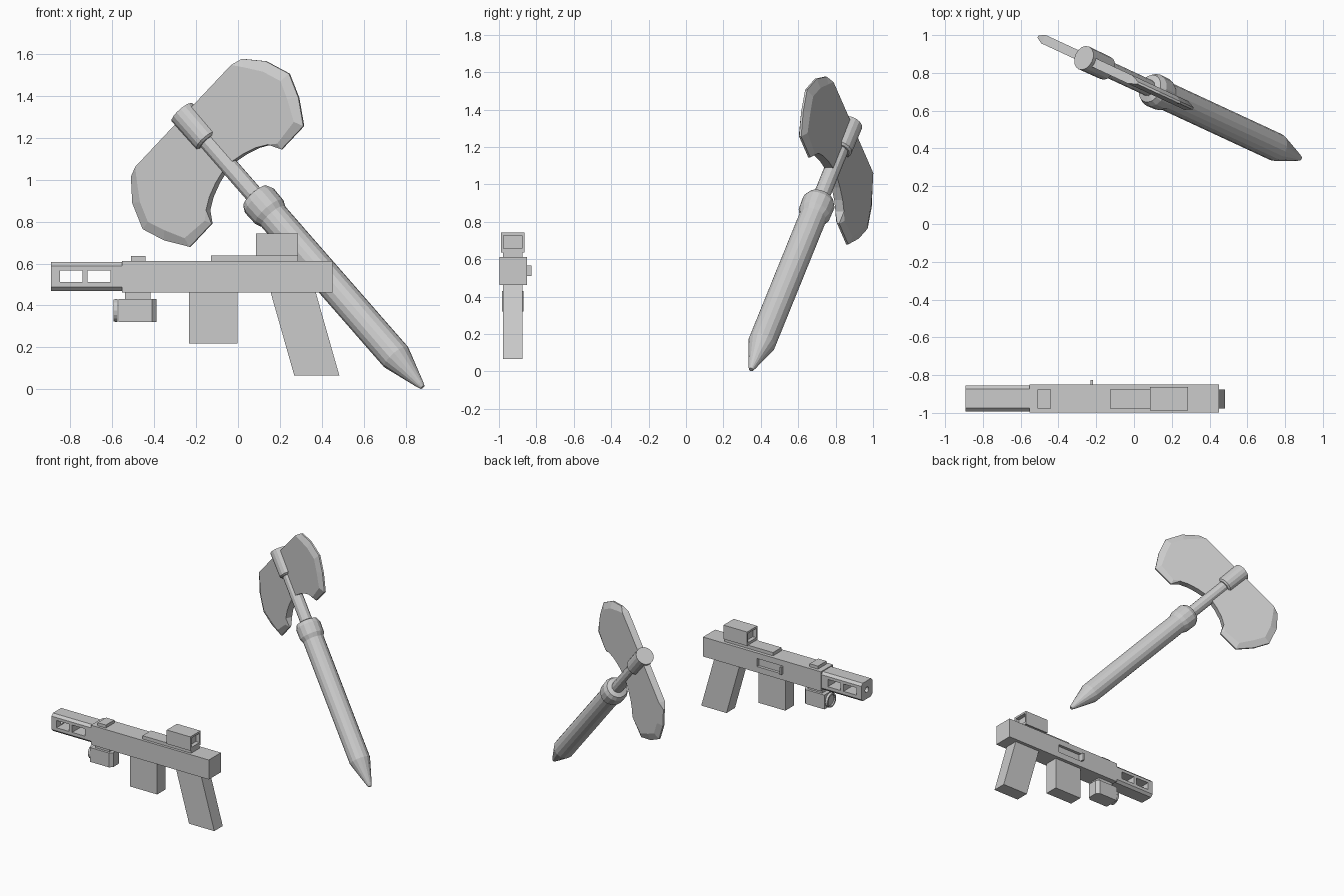
import bpy, bmesh
from math import sin, cos, pi
from mathutils import Matrix, Vector

if "Cube" in bpy.data.objects:
    bpy.data.objects.remove(bpy.data.objects["Cube"])


def finish(name, bm, matrix=None):
    bmesh.ops.remove_doubles(bm, verts=bm.verts, dist=1e-5)
    bmesh.ops.recalc_face_normals(bm, faces=bm.faces)
    me = bpy.data.meshes.new(name)
    bm.to_mesh(me)
    bm.free()
    ob = bpy.data.objects.new(name, me)
    bpy.context.collection.objects.link(ob)
    if matrix:
        ob.matrix_world = matrix
    return ob


def box(name, x, y, z, bevel_axis=None, bevel=0.0, pick=lambda c: True):
    """Box from axis ranges; optionally chamfer edges along one axis."""
    bm = bmesh.new()
    bmesh.ops.create_cube(bm, size=1)
    for v in bm.verts:
        v.co = Vector([(r[0] + r[1]) / 2 + c * (r[1] - r[0])
                       for r, c in zip((x, y, z), v.co)])
    if bevel_axis is not None:
        edges = []
        for e in bm.edges:
            a, b = (v.co for v in e.verts)
            if abs((b - a).normalized()[bevel_axis]) > 0.9 and pick((a + b) / 2):
                edges.append(e)
        bmesh.ops.bevel(bm, geom=edges, offset=bevel, segments=1,
                        affect='EDGES', profile=0.5)
    return finish(name, bm)


def lathe(name, profile, sides, matrix):
    """Revolve (height, radius) points about local Z, capped."""
    bm = bmesh.new()
    rings = [[bm.verts.new((r * cos(2 * pi * i / sides), r * sin(2 * pi * i / sides), t))
              for i in range(sides)] for t, r in profile]
    for a, b in zip(rings, rings[1:]):
        for i in range(sides):
            j = (i + 1) % sides
            bm.faces.new((a[i], a[j], b[j], b[i]))
    bm.faces.new(rings[0])
    bm.faces.new(rings[-1])
    return finish(name, bm, matrix)


def cut(target, *cutters):
    for c in cutters:
        c.hide_render = True
        m = target.modifiers.new("cut", 'BOOLEAN')
        m.operation, m.solver, m.object = 'DIFFERENCE', 'EXACT', c
        bpy.context.view_layer.objects.active = target
        bpy.ops.object.modifier_apply(modifier=m.name)
        bpy.data.objects.remove(c)


# ---------- axe: local Z runs up the handle, local X across the blades ----------
h, up = Vector((0.907, -0.421, 0)), Vector((0, 0, 1))
u = (-0.694 * h + 0.720 * up).normalized()
w = (0.720 * h + 0.694 * up).normalized()
n = u.cross(w)
AXE = Matrix((w, n, u)).transposed().to_4x4()
AXE.translation = h * 0.97 + Vector((0, 0.756, 0.010))

lathe("axe_grip", [(0, 0.012), (0.02, 0.02), (0.2, 0.075), (1.13, 0.075), (1.16, 0.088),
                   (1.235, 0.09), (1.265, 0.076), (1.275, 0.045)], 16, AXE)
lathe("axe_shaft", [(1.26, 0.044), (1.7, 0.044)], 12, AXE)
lathe("axe_head_socket", [(1.625, 0.052), (1.635, 0.064), (1.82, 0.066)], 16, AXE)

# blade outline (across, along, bevel width), mirrored to both sides
outline = [(0, 1.797, 0), (0.35, 1.797, 0), (0.405, 1.785, 0.045), (0.487, 1.69, 0.05),
           (0.534, 1.562, 0.05), (0.49, 1.445, 0.05), (0.415, 1.33, 0.045),
           (0.255, 1.33, 0.03), (0.225, 1.39, 0), (0.17, 1.423, 0), (0.1, 1.448, 0),
           (0.0, 1.47, 0)]
bm = bmesh.new()
centre = Vector((0.33, 1.56))
outer, inner = {}, {}
for s in (-1, 1):
    outer[s], inner[s] = [], []
    for a, t, d in outline:
        p = Vector((a, t))
        q = p + (centre - p).normalized() * d
        outer[s].append(bm.verts.new((a, s * (0.006 if d else 0.025), t)))
        inner[s].append(bm.verts.new((q.x, s * 0.025, q.y)) if d else outer[s][-1])
    bm.faces.new(inner[s])
for i in range(len(outline) - 1):
    bm.faces.new((outer[-1][i], outer[-1][i + 1], outer[1][i + 1], outer[1][i]))
    for s in (-1, 1):
        quad = [outer[s][i], outer[s][i + 1], inner[s][i + 1], inner[s][i]]
        quad = list(dict.fromkeys(quad))
        if len(quad) > 2:
            bm.faces.new(quad)
blade = finish("axe_blades", bm, AXE)
blade.modifiers.new("mirror", 'MIRROR').use_clip = True

# ---------- gun ----------
Y = (-0.978, -0.875)
body = box("gun_body", (-0.553, 0.45), (-0.998, -0.85), (0.463, 0.613))
cut(body, box("slot", (-0.23, -0.01), (-0.872, -0.8), (0.508, 0.57)))
box("charging_handle", (-0.229, -0.217), (-0.88, -0.826), (0.51, 0.567))

# ventilated barrel shroud with side windows and bore
shroud = box("barrel_shroud", (-0.893, -0.545), (-0.992, -0.856), (0.469, 0.607), 0, 0.018)
cut(shroud,
    box("window_a", (-0.85, -0.742), (-1.1, -0.7), (0.511, 0.567)),
    box("window_b", (-0.717, -0.608), (-1.1, -0.7), (0.511, 0.567)),
    lathe("bore", [(-0.95, 0.022), (-0.83, 0.022)], 12,
          Matrix.Translation((0, -0.924, 0.538)) @ Matrix.Rotation(pi / 2, 4, 'Y')))

# top rail, front sight and boxed optic with recessed ends
box("top_rail", (-0.128, 0.286), Y, (0.61, 0.638))
box("front_sight", (-0.51, -0.44), Y, (0.61, 0.636))
optic = box("optic", (0.085, 0.286), (-0.988, -0.864), (0.636, 0.743))
cut(optic, *[box("recess", r, (-0.976, -0.876), (0.657, 0.728))
             for r in ((0.0, 0.115), (0.256, 0.4))])

# magazine and slanted grip
box("magazine", (-0.233, -0.003), Y, (0.219, 0.47))
grip = box("pistol_grip", (0.155, 0.37), Y, (0.067, 0.465))
for v in grip.data.vertices:
    if v.co.z < 0.2:
        v.co.x += 0.113

# under-barrel light
box("light_mount", (-0.538, -0.417), (-0.965, -0.888), (0.425, 0.47))
box("light_body", (-0.57, -0.388), (-0.984, -0.869), (0.321, 0.431), 2, 0.022,
    lambda c: c.x > -0.45)
lathe("light_lens", [(-0.575, 0.055), (-0.593, 0.053), (-0.593, 0.042), (-0.583, 0.04)], 16,
      Matrix.Translation((0, -0.926, 0.376)) @ Matrix.Rotation(pi / 2, 4, 'Y'))
